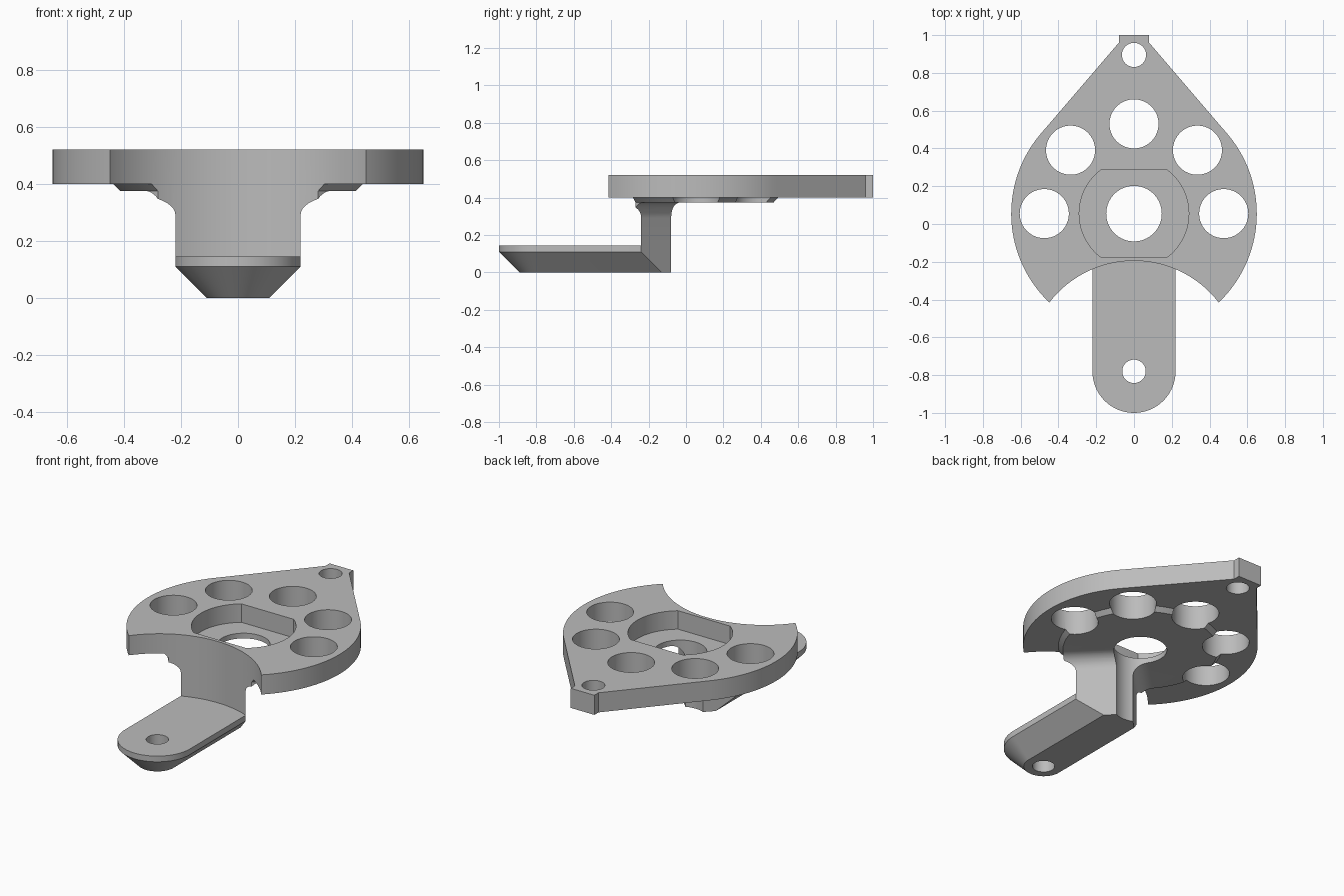
import bpy, bmesh
from math import sin, cos, pi, sqrt, radians, asin

if "Cube" in bpy.data.objects:
    bpy.data.objects.remove(bpy.data.objects["Cube"])

grey = bpy.data.materials.new("matte grey")
grey.use_nodes = True
grey.diffuse_color = (0.5, 0.5, 0.5, 1)
grey.node_tree.nodes["Principled BSDF"].inputs["Base Color"].default_value = (0.5, 0.5, 0.5, 1)

HUB = 0.055          # y of the hub axis
TOP, UNDER, BOSS = 0.52, 0.40, 0.375


def arc(cx, cy, r, a0, a1, n=48):
    """Points on an arc, angles in degrees."""
    angles = [radians(a0 + (a1 - a0) * i / n) for i in range(n + 1)]
    return [(cx + r * cos(a), cy + r * sin(a)) for a in angles]


def loft(name, sections):
    """Solid through (z, outline) sections with matching point counts."""
    bm = bmesh.new()
    rings = [[bm.verts.new((x, y, z)) for x, y in pts] for z, pts in sections]
    for low, high in zip(rings, rings[1:]):
        for i in range(len(low)):
            j = (i + 1) % len(low)
            bm.faces.new((low[i], low[j], high[j], high[i]))
    bm.faces.new(rings[0][::-1])
    bm.faces.new(rings[-1])
    bmesh.ops.recalc_face_normals(bm, faces=bm.faces)
    mesh = bpy.data.meshes.new(name)
    bm.to_mesh(mesh)
    bm.free()
    mesh.materials.append(grey)
    obj = bpy.data.objects.new(name, mesh)
    bpy.context.collection.objects.link(obj)
    return obj


def prism(name, pts, z0, z1):
    return loft(name, [(z0, pts), (z1, pts)])


def disc(x, y, r):
    return arc(x, y, r, 0, 360 - 360 / 64, 63)


def combine(obj, other, operation):
    """Apply a boolean and drop the second solid."""
    mod = obj.modifiers.new("boolean", 'BOOLEAN')
    mod.operation, mod.object, mod.solver = operation, other, 'EXACT'
    bpy.context.view_layer.objects.active = obj
    bpy.ops.object.modifier_apply(modifier=mod.name)
    bpy.data.objects.remove(other)


# Teardrop plate with a blunt tip
plate_outline = ([(-0.08, 1), (-0.08, 0.96)]
                 + arc(0, HUB, 0.65, 139.4, 400.6, 120)
                 + [(0.08, 0.96), (0.08, 1)])
bracket = prism("mounting_bracket", plate_outline, UNDER, TOP)

# Bevelled boss beneath the plate
boss = loft("boss", [(BOSS, disc(0, HUB, 0.43)), (UNDER, disc(0, HUB, 0.455)),
                     (UNDER + 0.01, disc(0, HUB, 0.455))])
combine(bracket, boss, 'UNION')


# Wedge column, filleted into the boss
def wedge(flare):
    return [(-0.58 - flare, -0.6), (0.58 + flare, -0.6), (0, -0.02 + flare)]


FILLET = 0.085
sections = [(0.13, wedge(0))]
for i in range(13):
    a = pi / 2 * i / 12
    sections.append((BOSS - FILLET + FILLET * sin(a), wedge(sqrt(2) * FILLET * (1 - cos(a)))))
sections.append((BOSS + 0.012, sections[-1][1]))
column = loft("column", sections)
combine(column, prism("column_limit", disc(0, HUB, 0.43), 0, 0.6), 'INTERSECT')
combine(bracket, column, 'UNION')

# Concave front edge, shared by plate and column
front = arc(0, -0.761, 0.566, 32, 148) + [(-1, -0.72), (-1, -2), (1, -2), (1, -0.72)]
combine(bracket, prism("front_cutter", front, -0.1, 0.7), 'DIFFERENCE')

# Recess with two flat sides
R = 0.29
a = asin(0.23 / R) * 180 / pi
recess = arc(0, HUB, R, -a, a) + arc(0, HUB, R, 180 - a, 180 + a)
combine(bracket, prism("recess_cutter", recess, 0.407, 0.7), 'DIFFERENCE')


# Rounded foot with a chamfered underside
def foot_outline(r):
    return arc(0, -0.78, r, 180, 360) + [(r, -0.02 - r), (0, -0.02), (-r, -0.02 - r)]


foot = loft("foot", [(0, foot_outline(0.11)), (0.11, foot_outline(0.22)),
                     (0.145, foot_outline(0.22))])
combine(bracket, foot, 'UNION')

# Through holes: hub, foot, tip and the ring of five
holes = [(0, HUB, 0.147), (0, -0.78, 0.062), (0, 0.895, 0.064)]
for k in range(5):
    t = pi * k / 4
    holes.append((0.475 * cos(t), HUB + 0.475 * sin(t), 0.13))
for x, y, r in holes:
    combine(bracket, prism("hole_cutter", disc(x, y, r), -0.1, 0.7), 'DIFFERENCE')

# Smooth curved walls, keep edges crisp
bpy.ops.object.select_all(action='DESELECT')
bracket.select_set(True)
bpy.context.view_layer.objects.active = bracket
bpy.ops.object.shade_smooth_by_angle(angle=radians(25))
